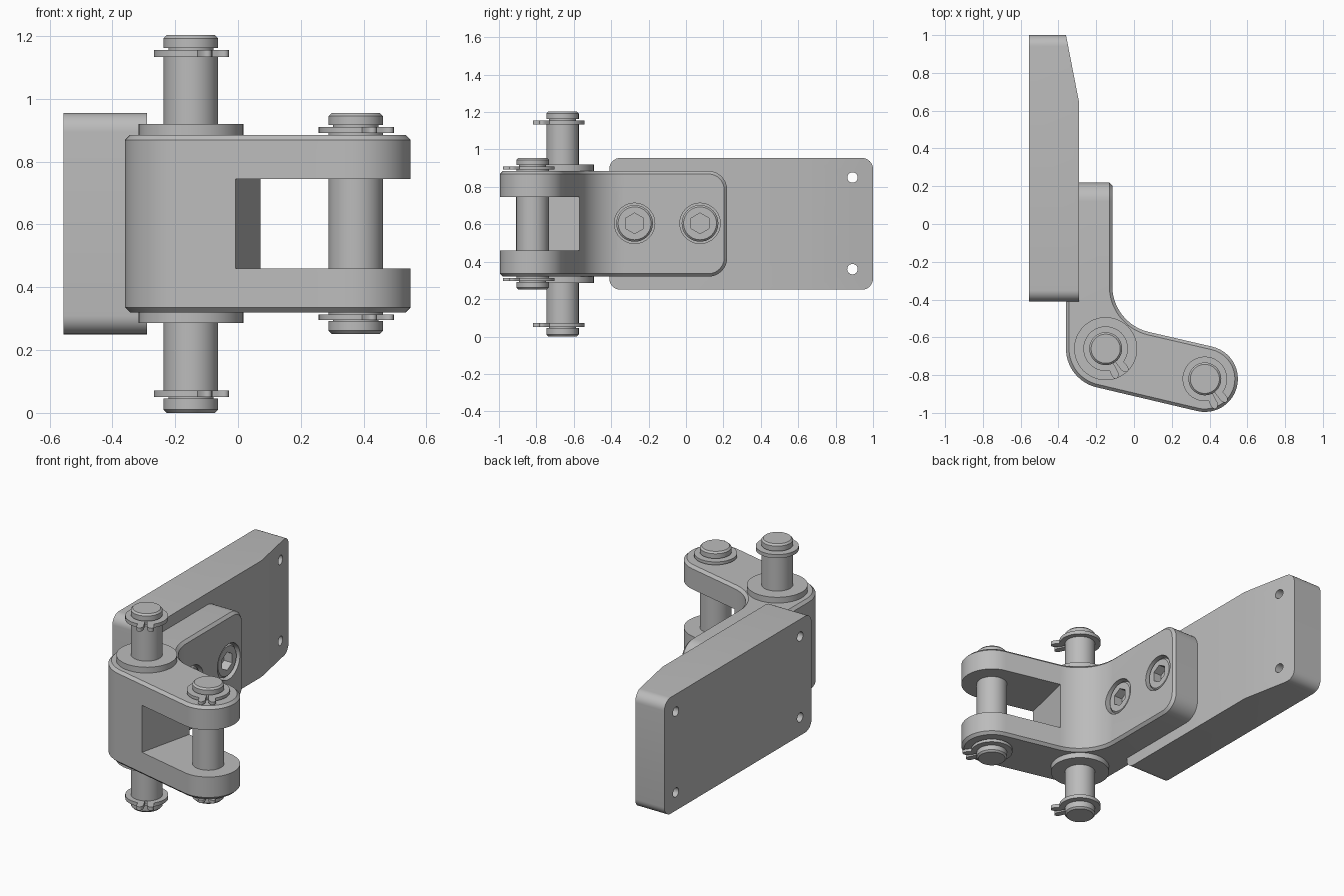
import bpy, bmesh, math
from mathutils import Matrix, Vector

cube = bpy.data.objects.get("Cube")
if cube:
    bpy.data.objects.remove(cube, do_unlink=True)

steel = bpy.data.materials.new("plain grey steel")
steel.use_nodes = True
GREY = (0.5, 0.5, 0.5, 1)
steel.diffuse_color = GREY
steel.node_tree.nodes["Principled BSDF"].inputs["Base Color"].default_value = GREY


def finish(name, bm):
    """Turn a bmesh into a named grey object."""
    bmesh.ops.recalc_face_normals(bm, faces=bm.faces)
    mesh = bpy.data.meshes.new(name)
    bm.to_mesh(mesh)
    bm.free()
    mesh.materials.append(steel)
    obj = bpy.data.objects.new(name, mesh)
    bpy.context.collection.objects.link(obj)
    return obj


def smooth(obj):
    bpy.ops.object.select_all(action='DESELECT')
    obj.select_set(True)
    bpy.context.view_layer.objects.active = obj
    bpy.ops.object.shade_smooth_by_angle(angle=math.radians(30))


def prism(points, z0, z1):
    """Extrude a flat outline from z0 to z1."""
    bm = bmesh.new()
    face = bm.faces.new([bm.verts.new((x, y, z0)) for x, y in points])
    top = bmesh.ops.extrude_face_region(bm, geom=[face])["geom"]
    for v in top:
        if isinstance(v, bmesh.types.BMVert):
            v.co.z = z1
    bmesh.ops.recalc_face_normals(bm, faces=bm.faces)
    return bm


def arc(cx, cy, r, a0, a1, n):
    angles = [math.radians(a0 + (a1 - a0) * i / n) for i in range(n + 1)]
    return [(cx + r * math.cos(a), cy + r * math.sin(a)) for a in angles]


def lathe(name, profile, x, y, n=48):
    """Spin a (radius, z) profile about a vertical axis."""
    bm = bmesh.new()
    rings = [[bm.verts.new((x + px, y + py, z)) for px, py in arc(0, 0, r, 0, 360, n)[:n]]
             for r, z in profile]
    for a, b in zip(rings, rings[1:]):
        for i in range(n):
            bm.faces.new((a[i], a[(i + 1) % n], b[(i + 1) % n], b[i]))
    bm.faces.new(rings[0])
    bm.faces.new(rings[-1])
    obj = finish(name, bm)
    smooth(obj)
    return obj


def rod_x(name, r, x0, x1, y, z, n=40):
    """Cylinder lying along x."""
    bm = bmesh.new()
    place = Matrix.Translation(((x0 + x1) / 2, y, z)) @ Matrix.Rotation(math.pi / 2, 4, 'Y')
    if n == 6:
        place = place @ Matrix.Rotation(math.pi / 6, 4, 'Z')
    bmesh.ops.create_cone(bm, cap_ends=True, segments=n, radius1=r, radius2=r,
                          depth=x1 - x0, matrix=place)
    return finish(name, bm)


def cut(obj, cutters):
    """Subtract the cutters, then remove them."""
    for c in cutters:
        c.hide_render = True
        mod = obj.modifiers.new("cut", 'BOOLEAN')
        mod.operation, mod.solver, mod.object = 'DIFFERENCE', 'EXACT', c
    graph = bpy.context.evaluated_depsgraph_get()
    mesh = bpy.data.meshes.new_from_object(obj.evaluated_get(graph))
    obj.modifiers.clear()
    obj.data = mesh
    for c in cutters:
        bpy.data.objects.remove(c, do_unlink=True)
    smooth(obj)


def round_corners(bm, radius, pick):
    """Round the edges running along x that pass the test."""
    edges = [e for e in bm.edges
             if abs((e.verts[0].co - e.verts[1].co).normalized().x) > 0.999 and pick(e.verts[0].co.y)]
    bmesh.ops.bevel(bm, geom=edges, offset=radius, segments=8, profile=0.5, affect='EDGES')


LOW, HIGH = 0.32, 0.885           # bracket bottom and top
MID = (LOW + HIGH) / 2
TILT = -13.2                      # direction of the fork arm
PIN_A, PIN_B = (-0.15, -0.66), (0.375, -0.82)

# Mounting plate with rounded corners, tapered end and four through holes
plate_outline = [(-0.555, -0.41), (-0.29, -0.41), (-0.29, 0.64), (-0.36, 1.0), (-0.555, 1.0)]
bm = prism(plate_outline, 0.25, 0.955)
round_corners(bm, 0.06, lambda y: True)
plate = finish("mounting_plate", bm)
cut(plate, [rod_x("hole", 0.028, -0.7, -0.1, y, z, 24)
            for y in (-0.30, 0.89) for z in (0.36, 0.85)])

# Bent bracket: upright arm, bend and fork arm
outline = [(-0.29, 0.22), (-0.29, -0.41), (-0.36, -0.41)]
outline += arc(*PIN_A, 0.21, 180, 270 + TILT, 14)
outline += arc(*PIN_B, 0.175, -90 + TILT, 90 + TILT, 24)
outline += arc(0.135, -0.328, 0.25, 270 + TILT, 180, 16)
outline += [(-0.115, 0.22)]
bm = prism(outline, LOW, HIGH)
round_corners(bm, 0.10, lambda y: y > 0.2)
bmesh.ops.recalc_face_normals(bm, faces=bm.faces)


def is_contact(f):
    c = f.calc_center_median()
    return (abs(c.x + 0.29) < 0.001 and f.normal.x < -0.9) or \
           (abs(c.y + 0.41) < 0.001 and f.normal.y > 0.9)


rim = [e for e in bm.edges if e.calc_face_angle(0) > 0.9 and not any(map(is_contact, e.link_faces))]
bmesh.ops.bevel(bm, geom=rim, offset=0.016, segments=1, affect='EDGES')
bracket = finish("bent_bracket", bm)

# Fork slot and screw counterbores
bm = bmesh.new()
turn = Matrix.Rotation(math.radians(TILT), 4, 'Z')
bmesh.ops.create_cube(bm, size=1, matrix=Matrix.Translation((0.033, -0.738, MID)) @ turn
                      @ Matrix.Translation((0.4, 0, 0)) @ Matrix.Diagonal((0.8, 0.6, 0.285, 1)))
SCREWS = (-0.275, 0.075)
cut(bracket, [finish("slot", bm)] + [rod_x("bore", 0.108, -0.215, 0.1, y, 0.605) for y in SCREWS])

# Socket head screws
for i, y in enumerate(SCREWS):
    head = rod_x(f"socket_screw_{i + 1}", 0.098, -0.22, -0.125, y, 0.605)
    bm = bmesh.new()
    bm.from_mesh(head.data)
    edges = [e for e in bm.edges if all(v.co.x > -0.13 for v in e.verts)]
    bmesh.ops.bevel(bm, geom=edges, offset=0.01, segments=1, affect='EDGES')
    bm.to_mesh(head.data)
    bm.free()
    cut(head, [rod_x("hex", 0.055, -0.18, 0.0, y, 0.605, 6)])


def clip_radius(a):
    """Outer radius of the clip: plain ring, rising to a rounded ear by the gap."""
    ear = (a - 12) / 9
    return 0.118 + (0.05 * math.sqrt(1 - ear * ear) if abs(ear) < 1 else 0)


def retaining_clip(name, centre, z0, z1):
    """Open ring with two ears beside its gap."""
    angles = [4 + 1.5 * i for i in range(13)] + list(range(26, 181, 7))
    angles += [360 - a for a in reversed(angles)]
    points = [arc(*centre, clip_radius(min(a, 360 - a)), a - 58, 0, 1)[0] for a in angles]
    points += [arc(*centre, 0.07, a - 58, 0, 1)[0] for a in reversed(angles)]
    smooth(finish(name, prism(points, z0, z1)))


def pin(name, centre, z0, z1, clip_low, clip_high):
    """Grooved pin with chamfered ends and a clip in each groove."""
    r, g, c = 0.087, 0.072, 0.01
    lo, hi = clip_low[0], clip_high[1] + 0.006
    lathe(name, [(r - c, z0), (r, z0 + c), (r, lo - 0.004), (g, lo - 0.004), (g, clip_low[1]),
                 (r, clip_low[1]), (r, clip_high[0]), (g, clip_high[0]), (g, hi), (r, hi),
                 (r, z1 - c), (r - c, z1)], *centre)
    retaining_clip(name + "_lower_clip", centre, *clip_low)
    retaining_clip(name + "_upper_clip", centre, *clip_high)


pin("pivot_pin", PIN_A, 0.0, 1.203, (0.05, 0.072), (1.134, 1.156))
pin("fork_pin", PIN_B, 0.252, 0.955, (0.296, 0.314), (0.892, 0.91))

# Collars around the pivot pin
for name, z0, z1 in (("lower_collar", 0.287, LOW), ("upper_collar", HIGH, 0.92)):
    lathe(name, [(0.167, z0), (0.167, z1)], *PIN_A)
